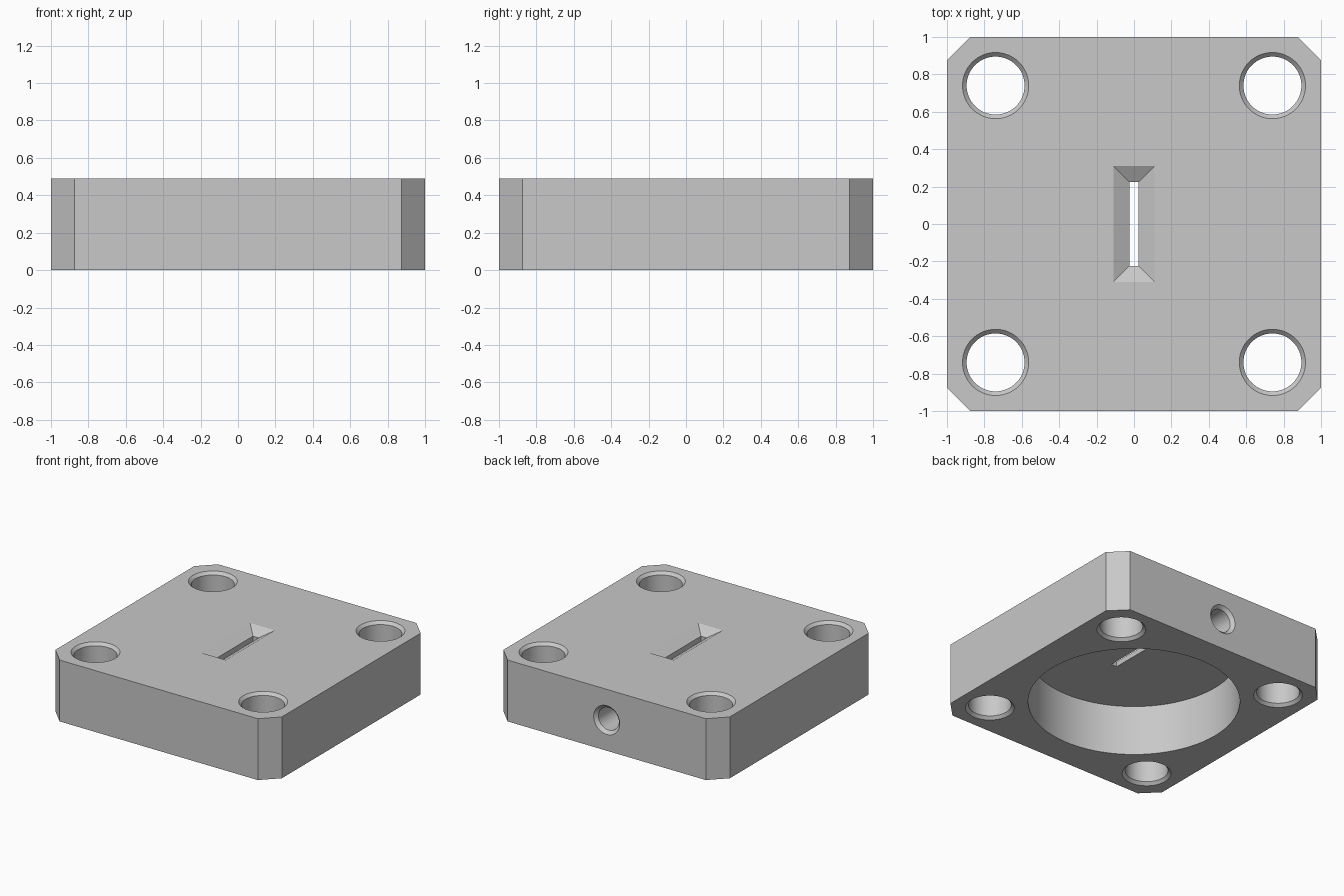
import bpy
import bmesh
from math import cos, sin, tau, radians
from mathutils import Matrix, Vector

HEIGHT = 0.49
FLOOR = 0.40      # ceiling of the round pocket
CHAMFER = 0.125

cube = bpy.data.objects.get("Cube")
if cube:
    bpy.data.objects.remove(cube, do_unlink=True)

metal = bpy.data.materials.new("light_grey_metal")
metal.use_nodes = True
grey = (0.58, 0.58, 0.58, 1)
metal.diffuse_color = grey
metal.node_tree.nodes["Principled BSDF"].inputs["Base Color"].default_value = grey


def loft(name, rings, matrix=Matrix()):
    """Closed solid skinned through rings of points, bottom to top."""
    bm = bmesh.new()
    loops = [[bm.verts.new(p) for p in ring] for ring in rings]
    n = len(loops[0])
    for a, b in zip(loops, loops[1:]):
        for i in range(n):
            j = (i + 1) % n
            bm.faces.new((a[i], a[j], b[j], b[i]))
    bm.faces.new(loops[0][::-1])
    bm.faces.new(loops[-1])
    bm.transform(matrix)
    bmesh.ops.recalc_face_normals(bm, faces=bm.faces)
    mesh = bpy.data.meshes.new(name)
    bm.to_mesh(mesh)
    bm.free()
    mesh.materials.append(metal)
    obj = bpy.data.objects.new(name, mesh)
    bpy.context.collection.objects.link(obj)
    return obj


def circle(r, z, n=64):
    return [Vector((r * cos(tau * i / n), r * sin(tau * i / n), z)) for i in range(n)]


def rect(x, y, z):
    return [Vector(p) for p in ((-x, -y, z), (x, -y, z), (x, y, z), (-x, y, z))]


def octagon(z):
    a, b = 1, 1 - CHAMFER
    return [Vector((x, y, z)) for x, y in
            ((-b, -a), (b, -a), (a, -b), (a, b), (b, a), (-b, a), (-a, b), (-a, -b))]


# Square plate with clipped corners
plate = loft("mounting_plate", [octagon(0), octagon(HEIGHT)])
cutters = []

# Corner bolt holes, chamfered at both ends
r, c, e = 0.155, 0.022, 0.02
for sx in (-1, 1):
    for sy in (-1, 1):
        rings = [circle(r + c + e, -e), circle(r, c),
                 circle(r, HEIGHT - c), circle(r + c + e, HEIGHT + e)]
        cutters.append(loft("bolt_hole_cutter", rings,
                            Matrix.Translation((sx * 0.74, sy * 0.74, 0))))

# Round pocket open at the bottom
cutters.append(loft("pocket_cutter", [circle(0.766, -0.1, 128), circle(0.766, FLOOR, 128)]))

# Narrow slot with a flared mouth on top
cutters.append(loft("slot_cutter", [
    rect(0.025, 0.225, 0.3), rect(0.025, 0.225, HEIGHT - 0.05),
    rect(0.11, 0.31, HEIGHT), rect(0.127, 0.327, HEIGHT + 0.01)]))

# Countersunk hole through the back wall into the pocket
to_back = Matrix.Translation((0, 0, HEIGHT / 2)) @ Matrix.Rotation(radians(-90), 4, "X")
cutters.append(loft("side_hole_cutter", [
    circle(0.09, 0.6, 48), circle(0.09, 0.975, 48), circle(0.135, 1.02, 48)], to_back))

# Cut everything, keep the result and drop the cutters
for cutter in cutters:
    cutter.hide_render = True
    mod = plate.modifiers.new("cut", "BOOLEAN")
    mod.operation = "DIFFERENCE"
    mod.solver = "EXACT"
    mod.object = cutter
bpy.context.view_layer.update()
cut_mesh = bpy.data.meshes.new_from_object(
    plate.evaluated_get(bpy.context.evaluated_depsgraph_get()))
plate.modifiers.clear()
plate.data = cut_mesh
for cutter in cutters:
    bpy.data.objects.remove(cutter, do_unlink=True)

# Smooth round walls, crisp edges
bpy.ops.object.select_all(action="DESELECT")
plate.select_set(True)
bpy.context.view_layer.objects.active = plate
bpy.ops.object.shade_smooth_by_angle(angle=radians(25))
